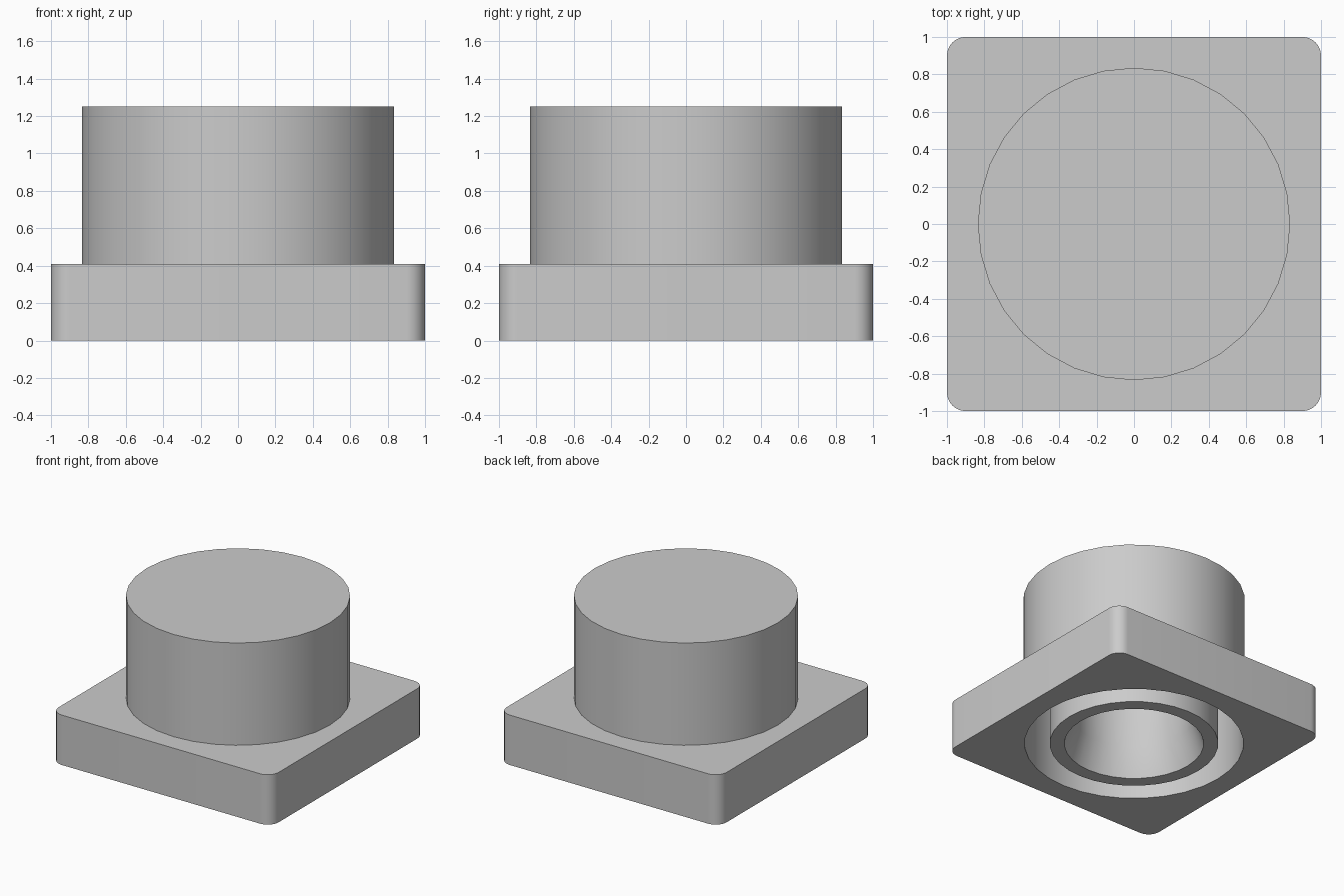
import bpy, bmesh
from math import radians, cos, sin, pi

cube = bpy.data.objects.get("Cube")
if cube:
    bpy.data.objects.remove(cube, do_unlink=True)

SIDES = 32
BASE_TOP, TOP, CEILING = 0.41, 1.25, 1.15
OUTER, BORE = 0.835, 0.825

grey = bpy.data.materials.new("plain grey")
grey.use_nodes = True
colour = (0.6, 0.6, 0.6, 1)
grey.diffuse_color = colour
grey.node_tree.nodes["Principled BSDF"].inputs["Base Color"].default_value = colour


def make_object(name, bm):
    bmesh.ops.recalc_face_normals(bm, faces=bm.faces)
    mesh = bpy.data.meshes.new(name)
    bm.to_mesh(mesh)
    bm.free()
    obj = bpy.data.objects.new(name, mesh)
    bpy.context.collection.objects.link(obj)
    mesh.materials.append(grey)
    return obj


def shade(obj):
    bpy.ops.object.select_all(action='DESELECT')
    obj.select_set(True)
    bpy.context.view_layer.objects.active = obj
    bpy.ops.object.shade_smooth_by_angle(angle=radians(30))


def prism(name, outline, bottom, top):
    bm = bmesh.new()
    face = bm.faces.new([bm.verts.new((x, y, bottom)) for x, y in outline])
    side = bmesh.ops.extrude_face_region(bm, geom=[face])
    verts = [v for v in side["geom"] if isinstance(v, bmesh.types.BMVert)]
    bmesh.ops.translate(bm, verts=verts, vec=(0, 0, top - bottom))
    return make_object(name, bm)


def arc(cx, cy, radius, start, sweep, steps):
    return [(cx + radius * cos(start + sweep * i / steps),
             cy + radius * sin(start + sweep * i / steps)) for i in range(steps)]


# Square base with rounded corners and a round bore
corner = 0.1
outline = []
for i, (sx, sy) in enumerate([(1, 1), (-1, 1), (-1, -1), (1, -1)]):
    outline += arc(sx * (1 - corner), sy * (1 - corner), corner, i * pi / 2, pi / 2, 8)
    end = (i + 1) * pi / 2
    outline.append((sx * (1 - corner) + corner * cos(end),
                    sy * (1 - corner) + corner * sin(end)))
base = prism("square_base", outline, 0, BASE_TOP)
cutter = prism("bore_cutter", arc(0, 0, BORE, 0, 2 * pi, SIDES), -0.2, BASE_TOP + 0.2)
cut = base.modifiers.new("bore", 'BOOLEAN')
cut.operation = 'DIFFERENCE'
cut.solver = 'EXACT'
cut.object = cutter
bpy.context.view_layer.objects.active = base
bpy.ops.object.modifier_apply(modifier=cut.name)
bpy.data.objects.remove(cutter, do_unlink=True)
shade(base)

# Hollow round cap with an inner tube whose mouth tapers
profile = [(0, TOP), (OUTER, TOP), (OUTER, BASE_TOP), (BORE, BASE_TOP),
           (BORE, CEILING), (0.635, CEILING), (0.635, 0), (0.525, 0),
           (0.45, 0.23), (0.45, CEILING), (0, CEILING)]
bm = bmesh.new()
verts = [bm.verts.new((r, 0, z)) for r, z in profile]
edges = [bm.edges.new(pair) for pair in zip(verts, verts[1:])]
bmesh.ops.spin(bm, geom=verts + edges, cent=(0, 0, 0), axis=(0, 0, 1),
               angle=2 * pi, steps=SIDES, use_merge=True)
bmesh.ops.remove_doubles(bm, verts=bm.verts, dist=0.0001)
shade(make_object("round_cap", bm))
